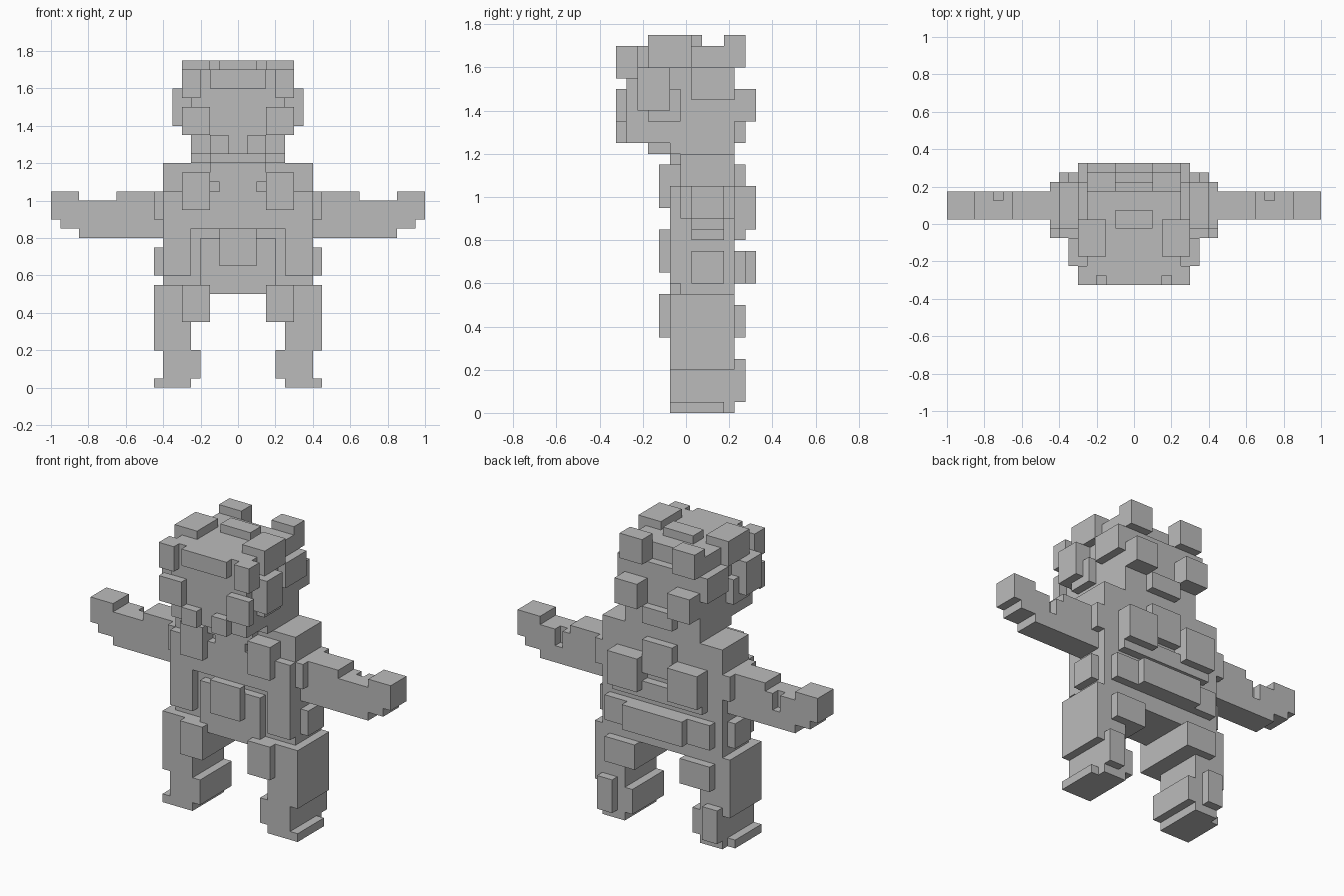
import bpy, bmesh

grey = bpy.data.materials.new("plain_grey")
grey.diffuse_color = (0.5, 0.5, 0.5, 1)


def blocks(name, boxes, mirror=False):
    """One object from boxes (x0, x1, y0, y1, z0, z1), optionally mirrored in x."""
    bm = bmesh.new()
    for x0, x1, y0, y1, z0, z1 in boxes:
        for s in ((1, -1) if mirror else (1,)):
            cube = bmesh.ops.create_cube(bm, size=1)["verts"]
            for v in cube:
                v.co.x = s * (x0 + x1) / 2 + v.co.x * (x1 - x0)
                v.co.y = (y0 + y1) / 2 + v.co.y * (y1 - y0)
                v.co.z = (z0 + z1) / 2 + v.co.z * (z1 - z0)
    me = bpy.data.meshes.new(name)
    bm.to_mesh(me)
    bm.free()
    me.materials.append(grey)
    ob = bpy.data.objects.new(name, me)
    bpy.context.collection.objects.link(ob)
    return ob


F, B = -0.075, 0.225          # main front and back planes

# Legs: thigh, shin, boot, sole
blocks("legs", [
    (.15, .45, F, B, .35, .55),
    (.25, .45, F, B, .20, .35),
    (.20, .40, F, B, .05, .20),
    (.25, .40, F, B, 0, .05),
    (.40, .45, F, .175, 0, .05)], True)
blocks("knee_pads", [(.15, .30, -.125, F, .35, .55)], True)
blocks("thigh_back_pads", [(.15, .35, B, .275, .35, .50)], True)
blocks("heel_pads", [(.30, .40, B, .275, .05, .25)], True)

# Torso core and raised front layer
blocks("torso", [
    (-.40, .40, -.025, B, .55, 1.20),
    (-.20, .20, -.025, B, .50, .55),
    (-.40, .40, F, -.025, .85, 1.05),
    (-.10, .10, F, -.025, 1.05, 1.10),
    (-.15, .15, F, -.025, 1.10, 1.20)])
blocks("side_panels", [(.25, .40, F, -.025, .60, .85)], True)
blocks("belly", [(-.20, .20, F, -.025, .50, .80)])
blocks("belly_pouch", [(-.10, .10, -.125, F, .65, .85)])
blocks("chest_plates", [(.15, .30, -.125, -.025, .95, 1.15)], True)
blocks("hip_pouches", [(.40, .45, .025, .175, .60, .75)], True)
blocks("shoulder_panels", [(.40, .45, -.025, B, .90, 1.05)], True)

# Back details
blocks("back_belt", [
    (-.35, .35, B, .275, .60, .75),
    (-.20, .20, .275, .325, .60, .75)])
blocks("back_strip", [(-.30, .30, B, .275, .80, .90)])
blocks("back_plates", [(.10, .30, B, .325, .85, 1.05)], True)
blocks("spine_plate", [(-.10, .10, B, .275, .95, 1.15)])

# Arms with an elbow notch, stepped hands
blocks("arms", [
    (.40, .65, .025, .175, .80, 1.05),
    (.65, .70, .025, .175, .80, 1.00),
    (.70, .75, .025, .125, .80, 1.00),
    (.70, .75, .125, .175, .80, .90),
    (.75, .85, .025, .175, .80, 1.00)], True)
blocks("hands", [
    (.85, .95, .025, .175, .85, 1.05),
    (.95, 1.0, .025, .175, .90, 1.05)], True)

# Neck and head
blocks("neck", [
    (-.25, .25, F, B, 1.20, 1.25),
    (-.15, .15, -.175, F, 1.20, 1.25)])
blocks("head", [
    (-.25, .25, -.275, B, 1.25, 1.60),
    (-.25, .25, -.225, .175, 1.60, 1.70)])
blocks("brow", [
    (-.20, -.15, -.275, -.225, 1.60, 1.70),
    (.15, .20, -.275, -.225, 1.60, 1.70),
    (-.15, .15, -.325, -.225, 1.60, 1.70)])
blocks("brow_corners", [(.20, .30, -.325, -.225, 1.55, 1.70)], True)
blocks("cheek_plates", [
    (.15, .30, -.325, -.275, 1.35, 1.50),
    (.25, .30, -.175, -.025, 1.35, 1.50)], True)
blocks("muzzle", [(.05, .15, -.325, -.275, 1.25, 1.35)], True)
blocks("ears", [(.25, .35, -.225, -.075, 1.40, 1.60)], True)
blocks("rear_side_pads", [(.25, .30, .025, B, 1.45, 1.60)], True)
blocks("crown_sides", [(.15, .30, -.175, .025, 1.60, 1.75)], True)
blocks("crown_center", [(-.10, .10, -.025, .075, 1.70, 1.75)])
blocks("crown_rear", [(.10, .25, .175, .275, 1.60, 1.75)], True)
blocks("head_back_pads", [(.10, .25, B, .325, 1.35, 1.50)], True)
blocks("nape_pad", [(-.10, .10, B, .275, 1.25, 1.35)])
